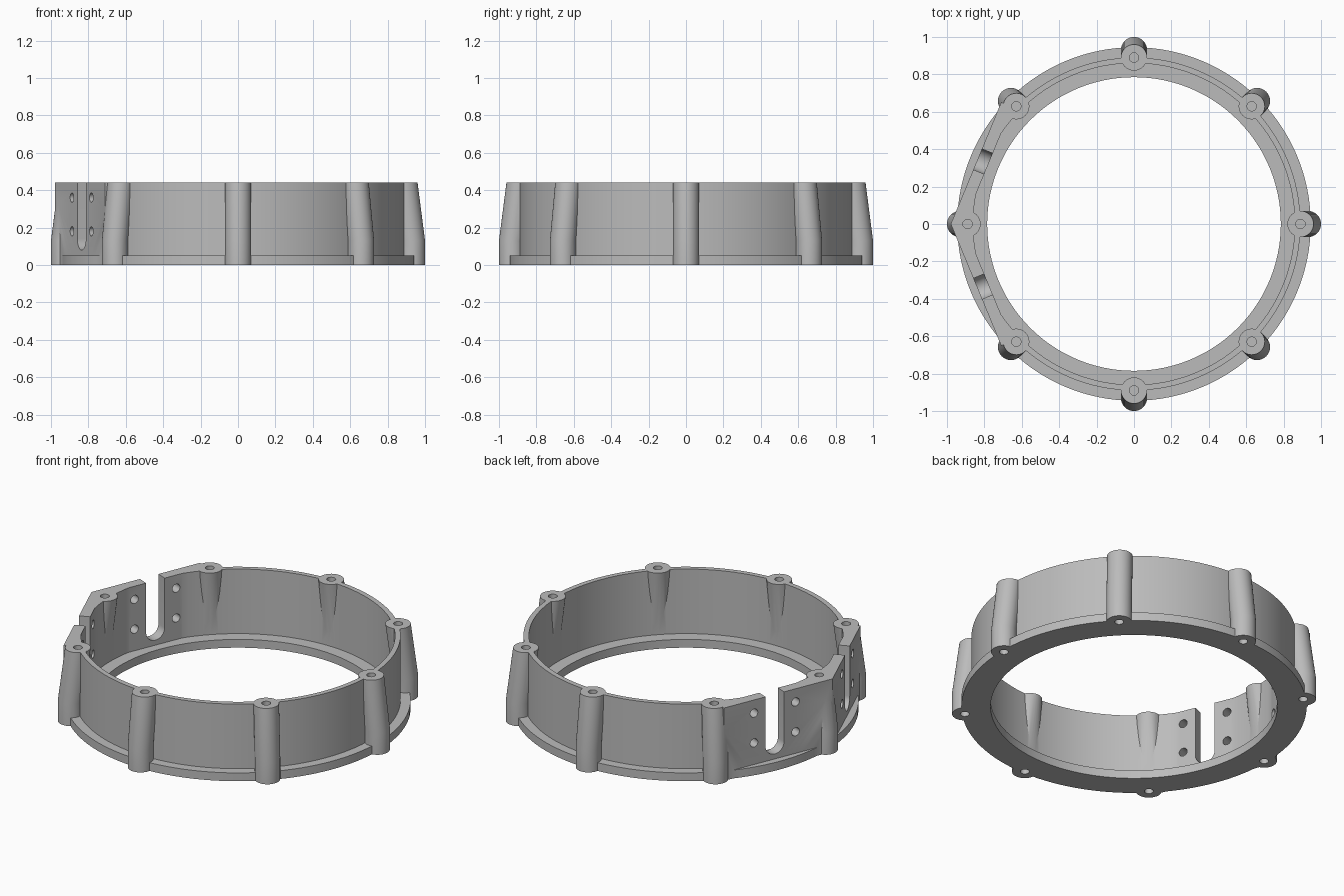
import bpy
import bmesh
from math import cos, sin, pi, radians
from mathutils import Matrix, Vector

if "Cube" in bpy.data.objects:
    bpy.data.objects.remove(bpy.data.objects["Cube"])

HEIGHT = 0.44
WALL_OUT, WALL_IN = 0.89, 0.86
POST_R, POST_TOP, POST_LOW = 0.07, 0.89, 0.93
HOLE_R = 0.025

grey = bpy.data.materials.new("grey")
grey.use_nodes = True
grey.diffuse_color = (0.5, 0.5, 0.5, 1)
grey.node_tree.nodes["Principled BSDF"].inputs["Base Color"].default_value = (0.5, 0.5, 0.5, 1)


def finish(name, bm):
    bmesh.ops.recalc_face_normals(bm, faces=bm.faces)
    mesh = bpy.data.meshes.new(name)
    bm.to_mesh(mesh)
    bm.free()
    mesh.materials.append(grey)
    obj = bpy.data.objects.new(name, mesh)
    bpy.context.collection.objects.link(obj)
    return obj


def loft(name, rings, closed=False):
    """Skin a list of point rings; cap the ends unless it closes on itself."""
    bm = bmesh.new()
    rows = [[bm.verts.new(p) for p in ring] for ring in rings]
    pairs = list(zip(rows, rows[1:])) + ([(rows[-1], rows[0])] if closed else [])
    for a, b in pairs:
        n = len(a)
        for i in range(n):
            j = (i + 1) % n
            bm.faces.new((a[i], a[j], b[j], b[i]))
    if not closed:
        bm.faces.new(rows[0])
        bm.faces.new(rows[-1])
    return finish(name, bm)


def circle(x, z, r, n):
    return [Vector((x + r * cos(2 * pi * i / n), r * sin(2 * pi * i / n), z)) for i in range(n)]


def turned(points, angle):
    m = Matrix.Rotation(angle, 3, "Z")
    return [m @ Vector(p) for p in points]


def radial_prism(name, outline, near, far, angle):
    """Extrude a (sideways, height) outline along the radius at an angle."""
    return loft(name, [turned([(r, t, z) for t, z in outline], angle) for r in (near, far)])


def combine(target, operand, operation):
    mod = target.modifiers.new(operation, "BOOLEAN")
    mod.object, mod.operation, mod.solver = operand, operation, "EXACT"
    deps = bpy.context.evaluated_depsgraph_get()
    mesh = bpy.data.meshes.new_from_object(target.evaluated_get(deps))
    target.modifiers.clear()
    target.data = mesh
    bpy.data.objects.remove(operand)


# Flanged wall, turned from one profile
profile = [(0.785, 0), (0.945, 0), (0.945, 0.05), (WALL_OUT, 0.05),
           (WALL_OUT, HEIGHT), (WALL_IN, HEIGHT), (WALL_IN, 0.05), (0.785, 0.05)]
SEGMENTS = 128
housing = loft("ring_housing",
               [turned([(r, 0, z) for r, z in profile], 2 * pi * i / SEGMENTS)
                for i in range(SEGMENTS)], closed=True)

# Flat mounting plates on the two right-hand bays
bays = [(radians(157.5), 1), (radians(202.5), -1)]
for angle, side in bays:
    ends = (-0.33 * side, 0.375 * side)
    outline = [(ends[0], 0), (ends[1], 0), (ends[1], HEIGHT), (ends[0], HEIGHT)]
    combine(housing, radial_prism("plate", outline, 0.842, 0.905, angle), "UNION")

# Eight leaning screw posts
for k in range(8):
    angle = k * pi / 4
    rings = [circle(x, z, POST_R, 32) for x, z in
             ((POST_LOW, 0), (POST_LOW, 0.13), (POST_TOP, HEIGHT))]
    combine(housing, loft("post", [turned(r, angle) for r in rings]), "UNION")

# Blind screw holes in both ends of each post
for k in range(8):
    for x, low, high in ((POST_LOW, -0.05, 0.1), (POST_TOP, HEIGHT - 0.1, HEIGHT + 0.05)):
        rings = [turned(circle(x, z, HOLE_R, 20), k * pi / 4) for z in (low, high)]
        combine(housing, loft("screw_hole", rings), "DIFFERENCE")

# Round-bottomed slot and four bolt holes through each plate
for angle, side in bays:
    arc = [(0.06 * cos(pi + pi * i / 16), 0.14 + 0.06 * sin(pi + pi * i / 16)) for i in range(17)]
    slot = arc + [(0.06, HEIGHT + 0.1), (-0.06, HEIGHT + 0.1)]
    combine(housing, radial_prism("slot", slot, 0.8, 0.97, angle), "DIFFERENCE")
    for t in (-0.135, 0.135):
        for z in (0.18, 0.36):
            hole = [(t + p.x, z + p.y) for p in circle(0, 0, HOLE_R, 20)]
            combine(housing, radial_prism("bolt_hole", hole, 0.8, 0.97, angle), "DIFFERENCE")

# Smooth curves, crisp edges
bpy.ops.object.select_all(action="DESELECT")
housing.select_set(True)
bpy.context.view_layer.objects.active = housing
bpy.ops.object.shade_smooth_by_angle(angle=radians(30))
